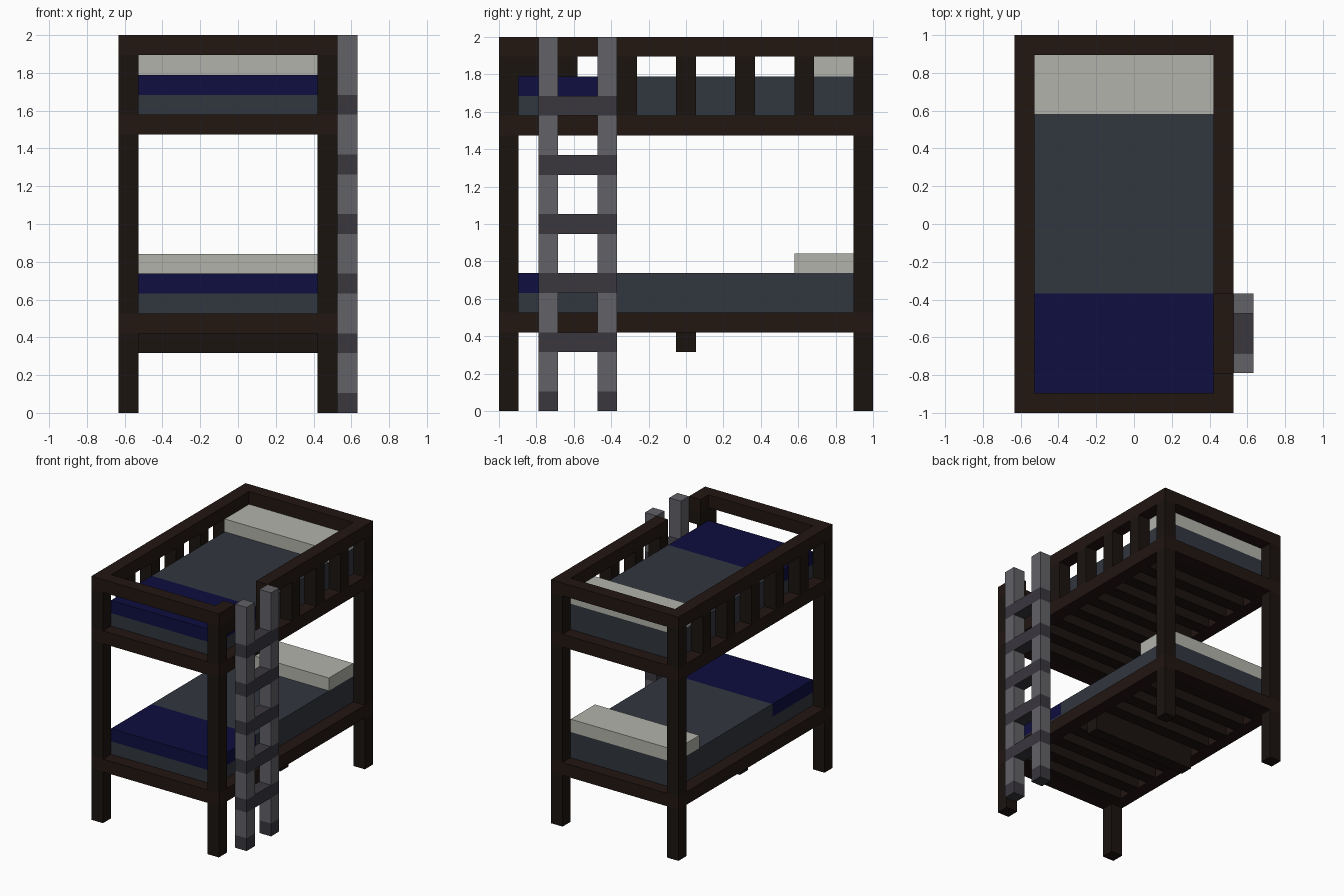
import bpy, bmesh

if "Cube" in bpy.data.objects:
    bpy.data.objects.remove(bpy.data.objects["Cube"])

U = 2 / 19  # the model sits on a grid of 19 cells along its length


def material(name, rgb):
    m = bpy.data.materials.new(name)
    m.diffuse_color = (*rgb, 1)
    m.use_nodes = True
    m.node_tree.nodes["Principled BSDF"].inputs["Base Color"].default_value = m.diffuse_color
    return m


RAIL = material("rail_wood", (0.016, 0.0078, 0.0058))
DARK = material("dark_wood", (0.0105, 0.0068, 0.005))
SHEET = material("mattress_grey", (0.031, 0.037, 0.049))
BLUE = material("blanket_blue", (0.0044, 0.0044, 0.051))
WHITE = material("pillow_white", (0.45, 0.45, 0.41))
STEEL = material("ladder_grey", (0.122, 0.122, 0.136))
RUNG = material("rung_grey", (0.041, 0.038, 0.048))


def part(name, mat, boxes):
    """One object from boxes given as (x0, x1, y0, y1, z0, z1) in grid cells."""
    bm = bmesh.new()
    for x0, x1, y0, y1, z0, z1 in boxes:
        for v in bmesh.ops.create_cube(bm, size=1)["verts"]:
            v.co.x = (x1 if v.co.x > 0 else x0) * U
            v.co.y = (y1 if v.co.y > 0 else y0) * U
            v.co.z = (z1 if v.co.z > 0 else z0) * U
    me = bpy.data.meshes.new(name)
    bm.to_mesh(me)
    bm.free()
    me.materials.append(mat)
    ob = bpy.data.objects.new(name, me)
    bpy.context.collection.objects.link(ob)


def ends(z):
    """Front and back rails, across the full width."""
    return [(-6, 5, y, y + 1, z, z + 1) for y in (-9.5, 8.5)]


def sides(z):
    """Left and right rails, between the end rails."""
    return [(x, x + 1, -8.5, 8.5, z, z + 1) for x in (-6, 4)]


# corner posts between the rail levels
for x, side in ((-6, "left"), (4, "right")):
    for y, end in ((-9.5, "front"), (8.5, "back")):
        part(f"{end}_{side}_post", DARK,
             [(x, x + 1, y, y + 1, a, b) for a, b in ((0, 4), (5, 14), (15, 18))])

# both bunks: frame, slats, mattress, blanket, pillow
for label, z in (("lower", 4), ("upper", 14)):
    part(label + "_frame", RAIL, ends(z) + sides(z))
    part(label + "_slats", DARK,
         [(-5, 4, y - 8.5, y - 7.5, z, z + 1) for y in range(0, 17, 2)])
    part(label + "_mattress", SHEET, [(-5, 4, -8.5, -3.5, z + 1, z + 2),
                                      (-5, 4, -3.5, 8.5, z + 1, z + 3)])
    part(label + "_blanket", BLUE, [(-5, 4, -8.5, -3.5, z + 2, z + 3)])
    part(label + "_pillow", WHITE, [(-5, 4, 5.5, 8.5, z + 3, z + 4)])

# cross beam under the middle slat of the lower bunk
part("support_beam", DARK, [(-5, 4, -0.5, 0.5, 3, 4)])

# guard rail on top, open at the ladder
part("guard_rail", RAIL, ends(18) + [(-6, -5, -8.5, 8.5, 18, 19),
                                     (4, 5, -3.5, 8.5, 18, 19),
                                     (4, 5, -8.5, -7.5, 18, 19)])
part("left_balusters", DARK,
     [(-6, -5, y, y + 1, 15, 18) for y in (-6.5, -3.5, -0.5, 2.5, 5.5)])
part("right_balusters", DARK,
     [(4, 5, y, y + 1, 15, 18) for y in (-3.5, -0.5, 2.5, 5.5)]
     + [(4, 5, -8.5, -7.5, 17, 18)])

# ladder: uprights run between the rungs, with dark feet
part("ladder_uprights", STEEL,
     [(5, 6, y, y + 1, a, b) for y in (-7.5, -4.5)
      for a, b in ((1, 3), (4, 6), (7, 9), (10, 12), (13, 15), (16, 19))])
part("ladder_rungs", RUNG, [(5, 6, -7.5, -3.5, z, z + 1) for z in range(3, 16, 3)])
part("ladder_feet", RUNG, [(5, 6, y, y + 1, 0, 1) for y in (-7.5, -4.5)])
